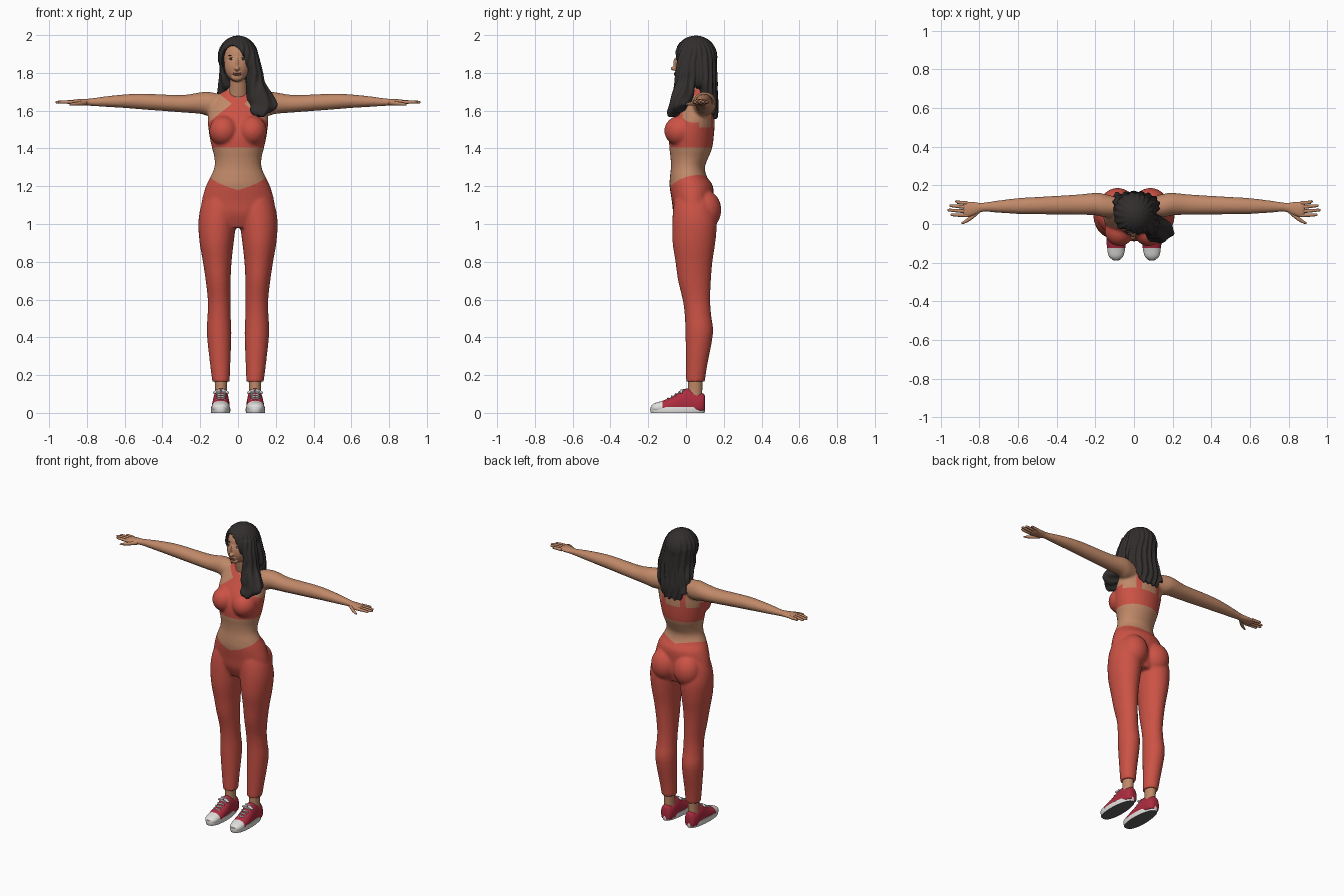
import bpy, bmesh
from math import sin, cos, pi, atan2, sqrt, radians, copysign
from mathutils import Vector, Matrix, noise
from mathutils.bvhtree import BVHTree

if "Cube" in bpy.data.objects:
    bpy.data.objects.remove(bpy.data.objects["Cube"])


def material(name, rgb):
    m = bpy.data.materials.new(name)
    m.use_nodes = True
    m.diffuse_color = (*rgb, 1)
    m.node_tree.nodes["Principled BSDF"].inputs["Base Color"].default_value = (*rgb, 1)
    return m


SKIN = material("warm skin", (0.53, 0.25, 0.14))
CORAL = material("coral fabric", (0.6, 0.085, 0.06))
HAIR = material("dark hair", (0.032, 0.027, 0.027))
SHOE = material("crimson canvas", (0.42, 0.025, 0.05))
WHITE = material("white rubber", (0.75, 0.74, 0.72))
GREY = material("grey sole", (0.12, 0.12, 0.12))
LIPS = material("lips", (0.33, 0.1, 0.075))


def loft(bm, rows, axis="z", sides=28, p=2, steps=4):
    """Smooth tube through rows of (station, centre a, centre b, radius a, radius b)."""
    rows = [Vector(r) for r in rows]
    path = []
    for i in range(len(rows) - 1):
        b, c = rows[i], rows[i + 1]
        a, d = rows[max(i - 1, 0)], rows[min(i + 2, len(rows) - 1)]
        for k in range(steps):
            t = k / steps
            path.append(b + (c - a) * t / 2 + (2 * a - 5 * b + 4 * c - d) * t * t / 2
                        + (3 * b - a - 3 * c + d) * t ** 3 / 2)
    path.append(rows[-1])
    rings = []
    for t, a, b, ra, rb in path:
        ring = []
        for k in range(sides):
            w = 2 * pi * k / sides
            u = a + ra * copysign(abs(cos(w)) ** (2 / p), cos(w))
            v = b + rb * copysign(abs(sin(w)) ** (2 / p), sin(w))
            ring.append(bm.verts.new({"z": (u, v, t), "x": (t, u, v), "y": (u, t, v)}[axis]))
        rings.append(ring)
    for r, s in zip(rings, rings[1:]):
        for k in range(sides):
            n = (k + 1) % sides
            bm.faces.new((r[k], r[n], s[n], s[k]))
    bm.faces.new(rings[0])
    bm.faces.new(rings[-1])


def ball(bm, centre, radii, turn=0):
    m = Matrix.Translation(centre) @ Matrix.Rotation(turn, 4, "Y") @ Matrix.Diagonal((*radii, 1))
    bmesh.ops.create_uvsphere(bm, u_segments=24, v_segments=14, radius=1, matrix=m)


def mirror(bm):
    new = bmesh.ops.duplicate(bm, geom=bm.verts[:] + bm.edges[:] + bm.faces[:])["geom"]
    for v in new:
        if isinstance(v, bmesh.types.BMVert):
            v.co.x *= -1


def finish(name, bm, mats, voxel=0, smooth=0):
    """Make the object; fuse overlapping volumes into one skin if a voxel size is given."""
    bmesh.ops.recalc_face_normals(bm, faces=bm.faces)
    me = bpy.data.meshes.new(name)
    bm.to_mesh(me)
    bm.free()
    ob = bpy.data.objects.new(name, me)
    bpy.context.collection.objects.link(ob)
    bpy.ops.object.select_all(action="DESELECT")
    ob.select_set(True)
    bpy.context.view_layer.objects.active = ob
    if voxel:
        r = ob.modifiers.new("fuse", "REMESH")
        r.mode, r.voxel_size = "VOXEL", voxel
        s = ob.modifiers.new("soften", "SMOOTH")
        s.factor, s.iterations = 0.5, smooth
        for m in ("fuse", "soften"):
            bpy.ops.object.modifier_apply(modifier=m)
    for m in mats:
        ob.data.materials.append(m)
    bpy.ops.object.shade_smooth_by_angle(angle=radians(60))
    return ob


# Body: one side's arm, leg, seat and bust, mirrored, then the torso
bm = bmesh.new()
loft(bm, [(.06, .085, 1.63, .045, .05), (.15, .095, 1.635, .06, .064), (.2, .103, 1.64, .058, .057),
          (.3, .1, 1.637, .052, .046), (.5, .095, 1.648, .045, .042), (.6, .093, 1.65, .041, .036),
          (.7, .09, 1.648, .032, .028), (.78, .087, 1.645, .024, .02), (.82, .08, 1.645, .034, .018),
          (.86, .075, 1.645, .042, .015), (.885, .075, 1.645, .04, .011)], "x")
loft(bm, [(.165, .09, .05, .046, .05), (.25, .094, .056, .053, .056), (.42, .1, .07, .065, .073),
          (.52, .1, .063, .061, .07), (.6, .1, .055, .06, .073), (.7, .105, .045, .066, .087),
          (.8, .11, .042, .076, .098), (.9, .113, .042, .09, .113), (1, .11, .045, .1, .118),
          (1.08, .1, .042, .1, .11), (1.13, .095, .04, .085, .1)])
ball(bm, (.085, .1, 1.075), (.09, .087, .105))
ball(bm, (.075, -.032, 1.493), (.077, .083, .08))
mirror(bm)
loft(bm, [(.98, 0, .045, .1, .08), (1.05, 0, .04, .19, .105), (1.12, 0, .035, .192, .11),
          (1.2, 0, .028, .17, .115), (1.25, 0, .013, .146, .098), (1.3, 0, .01, .125, .09),
          (1.35, 0, .018, .125, .1), (1.4, 0, .025, .137, .113), (1.47, 0, .03, .152, .118),
          (1.55, 0, .045, .16, .107), (1.62, 0, .065, .15, .082), (1.67, 0, .08, .12, .064),
          (1.7, 0, .083, .088, .05), (1.74, 0, .07, .05, .048)])
body = finish("body", bm, [SKIN, CORAL], .0075, 6)

# Leggings and cross-strap top, cut into the body along clean lines
bm = bmesh.new()
bm.from_mesh(body.data)


def cut(co, no, low, high):
    faces = [f for f in bm.faces if low < f.calc_center_median().z < high
             and abs(f.calc_center_median().x) < .25]
    geom = set(faces)
    for f in faces:
        geom.update(f.edges)
        geom.update(f.verts)
    bmesh.ops.bisect_plane(bm, geom=list(geom), dist=1e-5, plane_co=co, plane_no=no)


for s in (1, -1):
    cut((0, 0, 1.205), (-.3 * s, -.3, 1), 1.1, 1.32)
    cut((0, 0, 1.663), (.8 * s, 0, 1), 1.45, 1.78)
    cut((0, 0, 1.61), (.8 * s, 0, 1), 1.55, 1.78)
    for x in (.055, .09):
        cut((x * s, 0, 0), (1, 0, 0), 1.45, 1.78)
cut((0, 0, 1.405), (0, 0, 1), 1.35, 1.45)
cut((0, 0, 1.51), (0, 0, 1), 1.45, 1.56)
cut((0, .07, 0), (0, 1, 0), 1.45, 1.78)


def is_coral(c):
    x, y, z = abs(c.x), c.y, c.z
    if z < 1.32:
        return z < 1.205 + .3 * x + .3 * y
    if z < 1.405 or x > .22:
        return False
    if y < .07:
        return z < 1.663 - .8 * x or (x < .12 and 1.61 + .8 * x < z < 1.663 + .8 * x)
    return z < 1.51 or .055 < x < .09


for f in bm.faces:
    f.material_index = int(is_coral(f.calc_center_median()))
    f.smooth = True
bm.to_mesh(body.data)
bm.free()

# Fingers and thumbs
bm = bmesh.new()
for y0, y1, tip in ((.108, .116, .925), (.087, .095, .955), (.065, .072, .965), (.045, .048, .95)):
    loft(bm, [(.86, y0, 1.645, .01, .01), (.91, (y0 + y1) / 2, 1.646, .009, .009),
              (tip - .008, y1, 1.645, .007, .007), (tip, y1, 1.645, .003, .003)], "x", 12)
loft(bm, [(.8, .07, 1.642, .014, .013), (.84, .035, 1.638, .013, .011),
          (.875, .012, 1.635, .009, .008), (.893, .004, 1.633, .004, .004)], "x", 12)
mirror(bm)
finish("fingers", bm, [SKIN])

# Head and neck
X = -.005
bm = bmesh.new()
ball(bm, (X, .05, 1.885), (.08, .1, .1))
ball(bm, (X, 0, 1.838), (.067, .06, .085))
ball(bm, (X, -.031, 1.776), (.031, .025, .022))
ball(bm, (X, -.054, 1.85), (.008, .014, .032))
ball(bm, (X, -.063, 1.823), (.014, .018, .011))
ball(bm, (X, -.05, 1.795), (.022, .012, .013))
loft(bm, [(1.64, 0, .08, .06, .055), (1.72, 0, .06, .05, .052), (1.82, X, .045, .05, .055)])
head = finish("head", bm, [SKIN], .004, 3)

# Facial features, laid on the skin
bm = bmesh.new()
bm.from_mesh(head.data)
tree = BVHTree.FromBMesh(bm)
bm.free()


def on_face(x, z, lift=0):
    return Vector((x, tree.ray_cast(Vector((x, -1, z)), Vector((0, 1, 0)))[0].y - lift, z))


whites, darks, mouth = bmesh.new(), bmesh.new(), bmesh.new()
for s in (1, -1):
    ball(whites, on_face(X + s * .03, 1.873), (.012, .004, .0045))
    ball(darks, on_face(X + s * .03, 1.873, .002), (.0045, .003, .0045))
    ball(darks, on_face(X + s * .03, 1.879), (.014, .004, .0016), s * .1)
    ball(darks, on_face(X + s * .032, 1.893), (.016, .003, .0025), s * .15)
    ball(mouth, on_face(X, 1.795 + s * .004), (.021, .004, .004))
finish("eyes", whites, [WHITE])
finish("brows_and_irises", darks, [HAIR])
finish("lips", mouth, [LIPS])

# Hair: cap, back curtain, lock over the left shoulder, short right lock
bm = bmesh.new()
ball(bm, (0, .052, 1.885), (.106, .113, .114))
loft(bm, [(1.9, 0, .08, .1, .08), (1.78, .02, .09, .112, .075), (1.7, .01, .115, .118, .05),
          (1.63, .005, .135, .1, .034), (1.56, 0, .147, .06, .018)])
loft(bm, [(1.92, .05, .03, .05, .07), (1.82, .085, .01, .042, .062), (1.75, .092, 0, .048, .06),
          (1.68, .115, -.02, .07, .058), (1.63, .137, -.035, .073, .052),
          (1.595, .122, -.06, .055, .04), (1.57, .115, -.075, .03, .022)])
loft(bm, [(1.9, -.055, .05, .045, .07), (1.8, -.06, .06, .036, .06),
          (1.73, -.062, .08, .042, .05), (1.61, -.09, .14, .025, .025)])
hair = finish("hair", bm, [HAIR], .006, 4)
for v in hair.data.vertices:
    c = v.co
    # wavy strands
    wave = sin(atan2(c.x - .02, c.y - .05) * 20 + c.z * 14 + 3 * noise.noise(c * 9))
    amp = .0035 if c.z > 1.8 else .005
    c += v.normal * (amp * wave * min(1, (2.0 - c.z) * 12) - .001)
    # face opening, with the parting to one side
    d = ((c.x + .022 + .12 * (c.z - 1.845)) / .064) ** 2 + ((c.z - 1.838) / .112) ** 2
    if d < 1:
        c.y = max(c.y, -.065 + .12 * sqrt(1 - d))

# Ankles
bm = bmesh.new()
loft(bm, [(.06, .09, .045, .034, .042), (.12, .09, .048, .031, .038), (.2, .09, .05, .036, .04)])
mirror(bm)
finish("ankles", bm, [SKIN])

# Shoe uppers with white toe caps
bm = bmesh.new()
loft(bm, [(-.183, .093, .025, .02, .014), (-.165, .093, .027, .038, .025), (-.12, .092, .03, .047, .036),
          (-.07, .091, .035, .047, .053), (-.02, .09, .045, .044, .075), (.015, .09, .05, .042, .08),
          (.06, .09, .045, .042, .064), (.09, .09, .045, .035, .058), (.1, .09, .045, .022, .045)], "y", p=2.2)
for v in bm.verts:
    v.co.z = max(v.co.z, .012)
bmesh.ops.bisect_plane(bm, geom=bm.verts[:] + bm.edges[:] + bm.faces[:],
                       plane_co=(0, -.125, 0), plane_no=(0, 1, 0))
for f in bm.faces:
    f.material_index = int(f.calc_center_median().y < -.125)
mirror(bm)
finish("shoe_uppers", bm, [SHOE, WHITE])

# Soles, grey underneath
bm = bmesh.new()
loft(bm, [(0, .092, -.044, .05, .142), (.015, .092, -.044, .052, .146),
          (.032, .092, -.044, .05, .144)], sides=40, p=2.5, steps=2)
for v in bm.verts:
    v.co.x = .092 + (v.co.x - .092) * (1 - 1.2 * max(v.co.y + .05, 0))
for f in bm.faces:
    f.material_index = int(f.calc_center_median().z < .001)
mirror(bm)
finish("soles", bm, [WHITE, GREY])

# Laces and bows
bm = bmesh.new()
for i in range(5):
    y = -.095 + .02 * i
    for tilt in (.2, -.2):
        ball(bm, (.091, y, .074 + .0115 * i), (.027, .005, .005), tilt)
for s in (1, -1):
    ball(bm, (.09 + s * .022, -.025, .113), (.022, .008, .008), s * .35)
mirror(bm)
finish("laces", bm, [WHITE])
